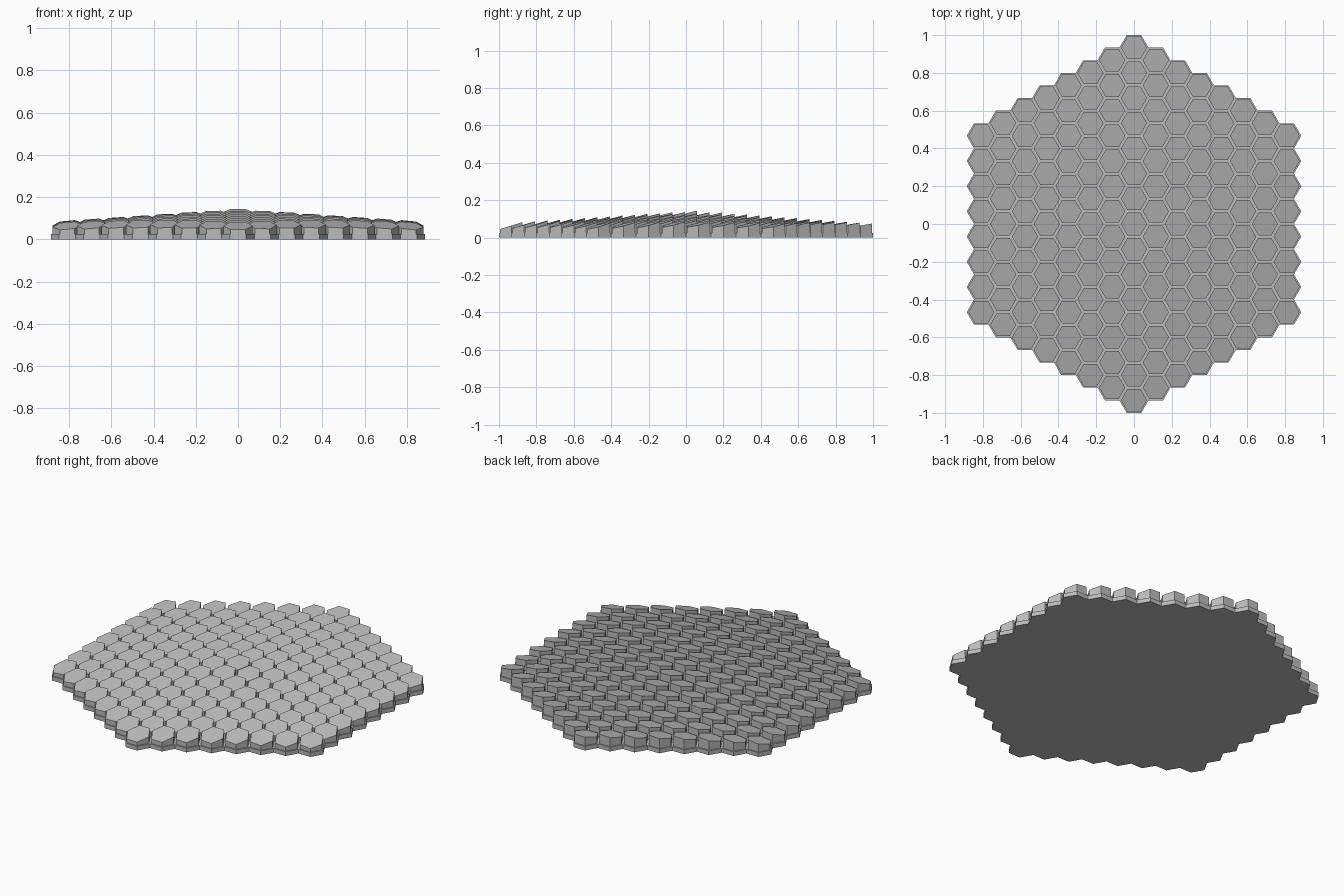
import bpy, bmesh
from math import cos, sin, pi, sqrt, hypot

if "Cube" in bpy.data.objects:
    bpy.data.objects.remove(bpy.data.objects["Cube"])

RINGS = 7
PITCH = 2 / (2 * RINGS + 1)      # flat-to-flat cell width
CELL_R = PITCH / sqrt(3)
TILE_R = CELL_R * 0.9
BASE_H = 0.025

grey = bpy.data.materials.new("neutral grey")
grey.use_nodes = True
colour = (0.5, 0.5, 0.5, 1)
grey.diffuse_color = colour
grey.node_tree.nodes["Principled BSDF"].inputs["Base Color"].default_value = colour


def cells():
    """Centres of a hexagonal patch of flat-topped cells."""
    for q in range(-RINGS, RINGS + 1):
        for r in range(max(-RINGS, -q - RINGS), min(RINGS, RINGS - q) + 1):
            yield 1.5 * CELL_R * q, PITCH * (r + q / 2)


def hexagon(bm, x, y, radius, z):
    ring = [(radius * cos(k * pi / 3), radius * sin(k * pi / 3)) for k in range(6)]
    return bm.faces.new([bm.verts.new((x + dx, y + dy, z)) for dx, dy in ring])


def extrude(bm, faces):
    """Extrude faces as one region and return the new vertices."""
    result = bmesh.ops.extrude_face_region(bm, geom=faces, use_keep_orig=True)
    return [v for v in result["geom"] if isinstance(v, bmesh.types.BMVert)]


def finish(bm, name):
    bmesh.ops.recalc_face_normals(bm, faces=bm.faces[:])
    mesh = bpy.data.meshes.new(name)
    bm.to_mesh(mesh)
    bm.free()
    mesh.materials.append(grey)
    obj = bpy.data.objects.new(name, mesh)
    bpy.context.collection.objects.link(obj)


# Base slab with a honeycomb outline
bm = bmesh.new()
for x, y in cells():
    hexagon(bm, x, y, CELL_R, 0)
bmesh.ops.remove_doubles(bm, verts=bm.verts[:], dist=0.001)
for v in extrude(bm, bm.faces[:]):
    v.co.z = BASE_H
finish(bm, "base_slab")

# Tiles rising towards the centre, each top slanted down to the front
bm = bmesh.new()
for x, y in cells():
    height = 0.13 - 0.07 * hypot(x, y)
    slope_x = -0.12 * x
    slope_y = 0.24 - 0.07 * y
    for v in extrude(bm, [hexagon(bm, x, y, TILE_R, BASE_H)]):
        v.co.z = height + slope_x * (v.co.x - x) + slope_y * (v.co.y - y)
finish(bm, "slanted_tiles")
